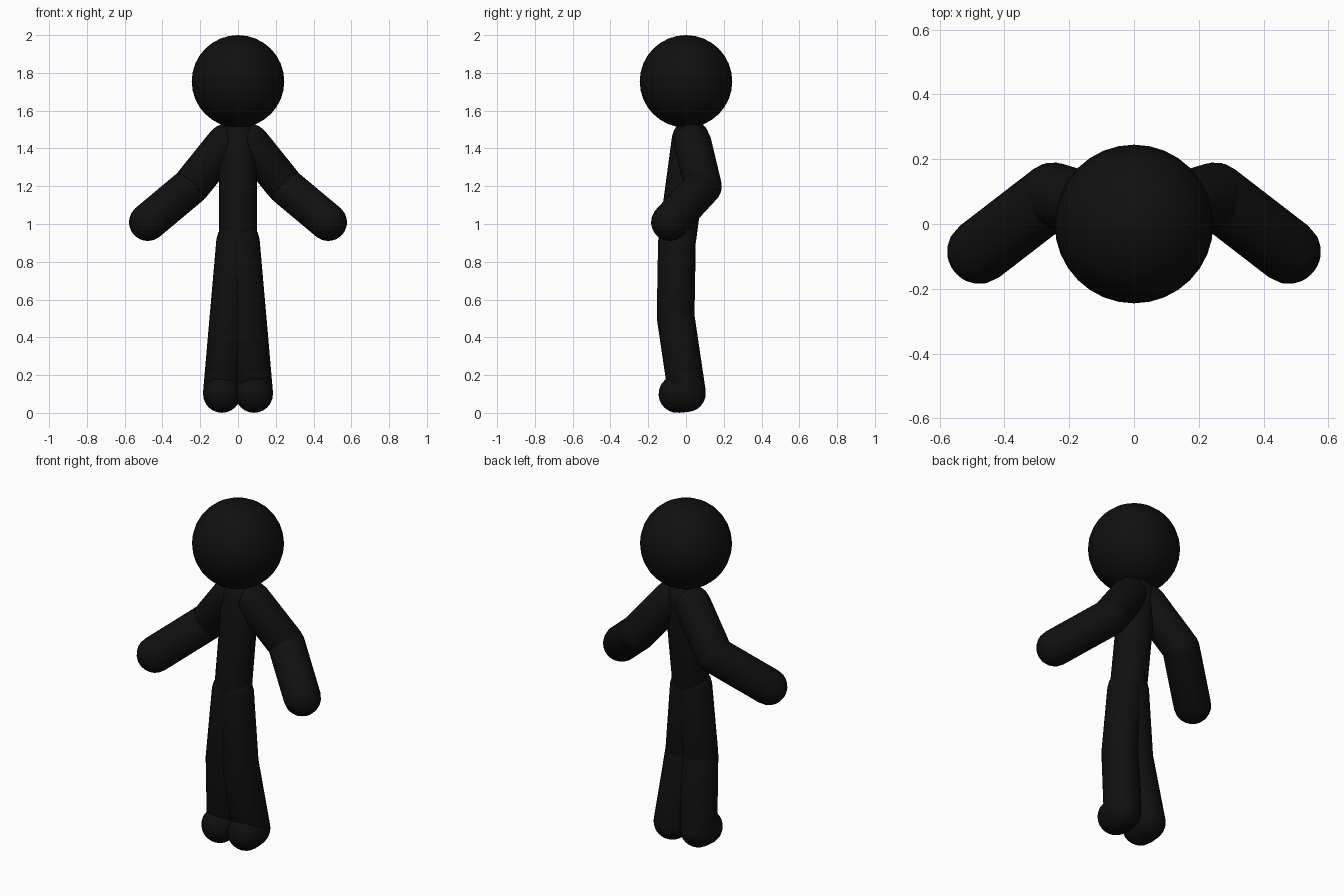
import bpy, bmesh
from mathutils import Vector

if "Cube" in bpy.data.objects:
    bpy.data.objects.remove(bpy.data.objects["Cube"])

black = bpy.data.materials.new("near_black")
black.diffuse_color = (0.005, 0.005, 0.005, 1)
black.use_nodes = True
black.node_tree.nodes["Principled BSDF"].inputs["Base Color"].default_value = black.diffuse_color

R = 0.1  # limb radius


def finish(bm, name):
    me = bpy.data.meshes.new(name)
    for f in bm.faces:
        f.smooth = True
    bm.to_mesh(me)
    bm.free()
    me.materials.append(black)
    obj = bpy.data.objects.new(name, me)
    bpy.context.collection.objects.link(obj)
    return obj


def capsule(name, a, b, r=R):
    """Round-ended tube from a to b: a ball pulled apart at its middle band."""
    a, b = Vector(a), Vector(b)
    axis = b - a
    bm = bmesh.new()
    bmesh.ops.create_uvsphere(bm, u_segments=24, v_segments=13, radius=r)
    for v in bm.verts:
        top = v.co.z > 0
        if abs(v.co.z) < r * 0.2:
            v.co.z = 0
            v.co = v.co.normalized() * r
        if top:
            v.co.z += axis.length
    rot = axis.to_track_quat('Z', 'Y')
    for v in bm.verts:
        v.co = rot @ v.co + a
    return finish(bm, name)


# Head
bm = bmesh.new()
bmesh.ops.create_uvsphere(bm, u_segments=32, v_segments=16, radius=0.245)
bmesh.ops.translate(bm, verts=bm.verts, vec=(0, 0, 1.755))
finish(bm, "head")

# Torso
capsule("torso", (0, 0.025, 1.45), (0, -0.045, 0.93))

# Arms and legs, mirrored by sign of x
for side, s in (("left", 1), ("right", -1)):
    shoulder = (s * 0.065, 0.035, 1.43)
    elbow = (s * 0.25, 0.09, 1.2)
    hand = (s * 0.477, -0.085, 1.01)
    capsule(side + "_upper_arm", shoulder, elbow)
    capsule(side + "_forearm", elbow, hand)

    hip = (s * 0.015, -0.048, 0.91)
    knee = (s * 0.05, -0.055, 0.51)
    ankle = (s * 0.085, 0.005, 0.105)
    toe = (s * 0.085, -0.045, 0.1)
    capsule(side + "_thigh", hip, knee)
    capsule(side + "_shin", knee, ankle)
    capsule(side + "_foot", ankle, toe)
